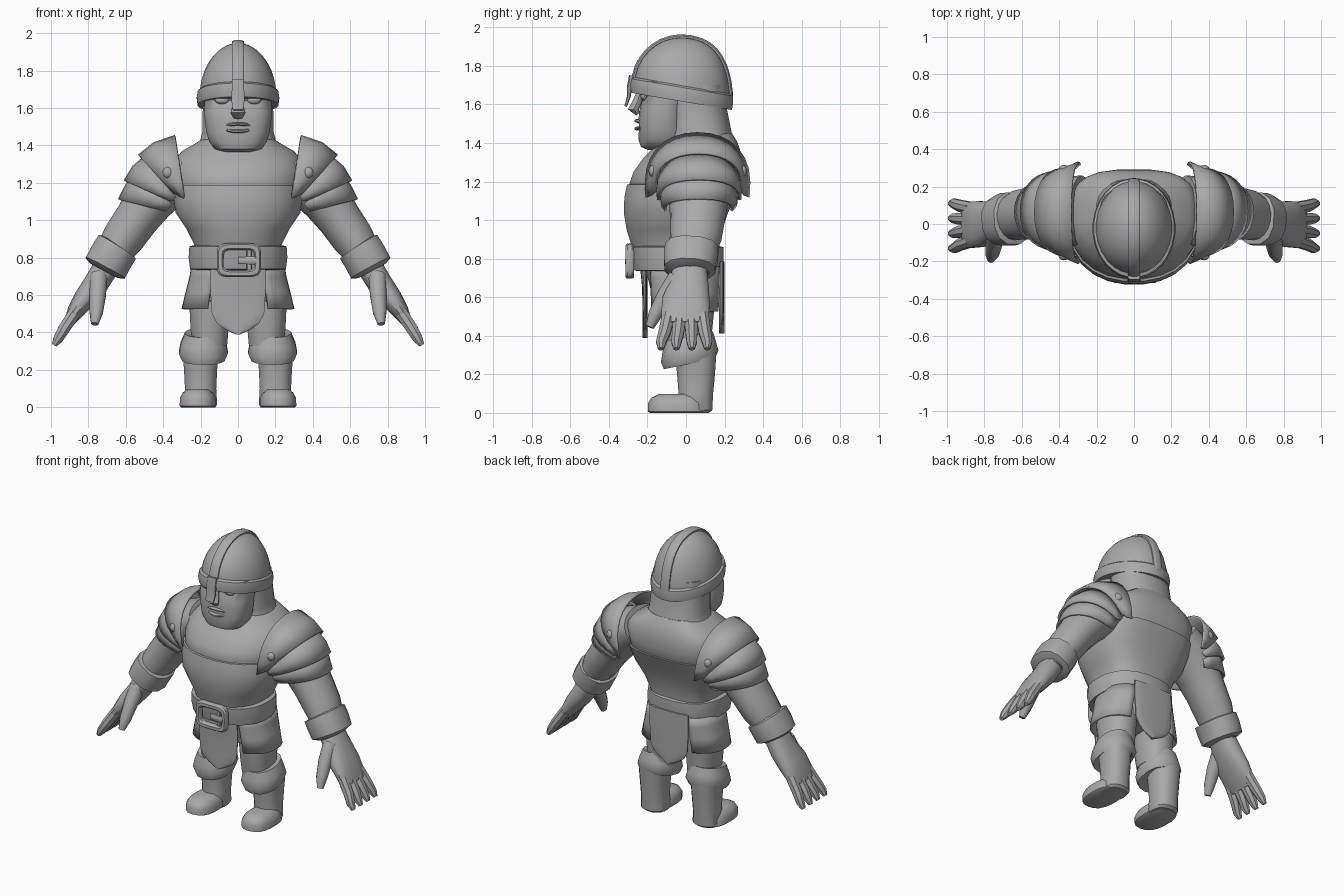
import bpy, bmesh, math
from mathutils import Vector

if "Cube" in bpy.data.objects:
    bpy.data.objects.remove(bpy.data.objects["Cube"])

grey = bpy.data.materials.new("stone_grey")
grey.diffuse_color = (0.4, 0.4, 0.4, 1)
grey.use_nodes = True
grey.node_tree.nodes["Principled BSDF"].inputs["Base Color"].default_value = grey.diffuse_color


def finish(name, bm, mirror=False, angle=40, solid=0):
    """Turn a bmesh into a smooth object, optionally mirrored or thickened."""
    bmesh.ops.recalc_face_normals(bm, faces=bm.faces[:])
    me = bpy.data.meshes.new(name)
    bm.to_mesh(me)
    bm.free()
    me.materials.append(grey)
    ob = bpy.data.objects.new(name, me)
    bpy.context.collection.objects.link(ob)
    bpy.ops.object.select_all(action='DESELECT')
    ob.select_set(True)
    bpy.context.view_layer.objects.active = ob
    bpy.ops.object.shade_smooth_by_angle(angle=math.radians(angle))
    if solid:
        m = ob.modifiers.new("thickness", 'SOLIDIFY')
        m.thickness = solid
        m.offset = 0
    if mirror:
        ob.modifiers.new("mirror", 'MIRROR').use_axis[0] = True
    return ob


def skin(rings, closed=True, caps=True):
    """Bridge equally sized rings of points."""
    bm = bmesh.new()
    vs = [[bm.verts.new(p) for p in r] for r in rings]
    n = len(vs[0])
    for a, b in zip(vs, vs[1:]):
        for i in range(n if closed else n - 1):
            j = (i + 1) % n
            bm.faces.new((a[i], a[j], b[j], b[i]))
    if caps and closed:
        bm.faces.new(vs[0])
        bm.faces.new(vs[-1])
    return bm


def power(x, p):
    return math.copysign(abs(x) ** p, x)


def ring(c, u, v, n, p, back=None):
    """Superellipse ring; p below 1 is boxier, back is used on the +v half."""
    out = []
    for i in range(n):
        t = 2 * math.pi * (i + 0.5) / n
        a, b = math.cos(t), math.sin(t)
        q = back if back and b > 0 else p
        out.append(c + u * power(a, q) + v * power(b, q))
    return out


def upright(name, rows, cx=0, tilt=0, n=24, p=0.85, back=None, **kw):
    """Vertical loft from rows (z, half width, front y, back y)."""
    rings = []
    for z, rx, y0, y1 in rows:
        c = Vector((cx, (y0 + y1) / 2, z))
        r = ring(c, Vector((rx, 0, 0)), Vector((0, (y1 - y0) / 2, 0)), n, p, back)
        rings.append([Vector((q.x, q.y, q.z - tilt * q.y)) for q in r])
    return finish(name, skin(rings), **kw)


def limb(name, rows, ref=(0, 1, 0), n=14, p=1, **kw):
    """Loft along a path from rows (x, y, z, thickness radius, radius along ref)."""
    pts = [Vector(r[:3]) for r in rows]
    rings = []
    for i, r in enumerate(rows):
        t = (pts[min(i + 1, len(pts) - 1)] - pts[max(i - 1, 0)]).normalized()
        v = Vector(ref)
        v = (v - t * v.dot(t)).normalized()
        rings.append(ring(pts[i], t.cross(v) * r[3], v * r[4], n, p))
    return finish(name, skin(rings), **kw)


def ball(name, c, r, **kw):
    bm = bmesh.new()
    bmesh.ops.create_uvsphere(bm, u_segments=12, v_segments=8, radius=1)
    for v in bm.verts:
        v.co = Vector([c[i] + v.co[i] * r[i] for i in range(3)])
    return finish(name, bm, **kw)


# Torso: breastplate and shoulder mantle
upright("breastplate", [(.74, .23, -.25, .17), (.87, .235, -.285, .175), (.95, .275, -.31, .19),
        (1.04, .335, -.325, .22), (1.12, .348, -.322, .26), (1.185, .35, -.308, .29),
        (1.19, .31, -.27, .26)], p=.92, back=.66)
upright("shoulder_mantle", [(1.15, .33, -.28, .26), (1.19, .342, -.296, .282), (1.25, .352, -.275, .292),
        (1.32, .345, -.225, .29), (1.37, .30, -.175, .28), (1.41, .23, -.14, .265), (1.45, .17, -.1, .24)],
        p=.92, back=.66)

# Head: chain hood, face, features
upright("hood", [(1.34, .26, -.12, .265), (1.4, .21, -.1, .25), (1.47, .192, -.1, .235),
        (1.58, .19, -.1, .213), (1.7, .185, -.1, .2)])
upright("face", [(1.365, .08, -.2, 0), (1.38, .125, -.235, 0), (1.42, .155, -.248, 0), (1.47, .17, -.245, 0),
        (1.53, .178, -.247, 0), (1.58, .182, -.24, 0), (1.64, .18, -.222, 0), (1.675, .18, -.25, 0),
        (1.72, .18, -.25, 0)], p=.8)
limb("nose", [(0, -.235, 1.68, .015, .02), (0, -.25, 1.62, .025, .025), (0, -.272, 1.575, .03, .04),
     (0, -.25, 1.55, .012, .025)], ref=(1, 0, 0), n=10)
ball("eye", (.085, -.215, 1.642), (.038, .022, .022), mirror=True)
lips = []
for i in range(21):
    t = 2 * math.pi * i / 20
    c = Vector((.072 * math.cos(t), -.25 + .035 * math.cos(t) ** 2, 1.495 + .02 * math.sin(t)))
    lips.append(ring(c, Vector((math.cos(t), 0, math.sin(t))) * .01, Vector((0, .02, 0)), 8, 1))
finish("lips", skin(lips, caps=False))


# Helmet: dome, rim, centre ridge, nose guard
def dome_row(a, grow=0):
    """Height, half width, front and back of the dome at an elevation angle."""
    s, c = math.sin(a), max(math.cos(a), .01)
    ry, y = (.25 + grow) * c ** .9, -.02 + .045 * s ** 2
    return 1.655 + (.287 + grow) * s + .007 * s * s, (.206 + grow) * c ** 1.03, y - ry, y + ry


upright("helmet_dome", [dome_row(math.radians(i * 9.8)) for i in range(10)], tilt=.17, n=28, p=1)
upright("helmet_rim", [(1.612, .2, -.27, .22), (1.612, .217, -.287, .24), (1.65, .222, -.294, .246),
        (1.685, .216, -.286, .242), (1.7, .196, -.26, .22)], tilt=.17, n=28, p=1)
side = [dome_row(math.radians(i * 9.8), .002) for i in range(10)]
track = [(r[2], r[0]) for r in side] + [(r[3], r[0]) for r in reversed(side)]
limb("helmet_ridge", [(0, y, z - .17 * y, .013, .034) for y, z in track], ref=(1, 0, 0), n=12, p=.8)
limb("nose_guard", [(0, -.282, 1.75, .014, .034), (0, -.293, 1.69, .014, .034), (0, -.297, 1.64, .01, .035),
     (0, -.313, 1.59, .007, .03)], ref=(1, 0, 0), n=12, p=.5)

# Arms: sleeve, cuff, hand, fingers, thumb
limb("arm", [(.28, .07, 1.27, .12, .19), (.38, .07, 1.21, .15, .18), (.47, .065, 1.11, .135, .155),
     (.54, .06, 1.01, .12, .143), (.61, .05, .91, .115, .135), (.67, .03, .82, .098, .118),
     (.71, .02, .73, .078, .1)], n=18, mirror=True)
limb("cuff", [(.64, .03, .865, .09, .11), (.647, .03, .855, .122, .142), (.675, .025, .81, .122, .145),
     (.71, .02, .745, .122, .135), (.718, .02, .73, .085, .1)], n=12, p=.85, mirror=True)
limb("palm", [(.705, .02, .75, .07, .088), (.76, .015, .66, .068, .105), (.82, 0, .58, .06, .125),
     (.87, -.005, .51, .046, .125), (.9, -.005, .46, .03, .115)], n=16, p=.85, mirror=True)
for k in range(4):
    y0, y1 = -.09 + .058 * k, -.13 + .08 * k
    limb("finger", [(.87, y0, .51, .036, .036), (.93, (y0 + y1) / 2, .42, .034, .034),
         (.962, y1, .365, .028, .028), (.983, y1, .332, .015, .016)], n=8, mirror=True)
limb("thumb", [(.745, -.04, .70, .05, .055), (.75, -.11, .6, .046, .046), (.758, -.16, .51, .038, .036),
     (.766, -.188, .445, .02, .022)], n=10, mirror=True)


def plate(name, rows, n=17):
    """Open shoulder shell from rows (bottom x, bottom z, top x, top z, y centre, y radius)."""
    rings = []
    for bx, bz, tx, tz, y, b in rows:
        c, u = Vector((bx, y, bz)), Vector((tx - bx, 0, tz - bz))
        arc = []
        for i in range(n):
            t = math.radians(-100 + 200 * i / (n - 1))
            arc.append(c + u * power(math.cos(t), .85) + Vector((0, b * power(math.sin(t), .92), 0)))
        rings.append(arc)
    finish(name, skin(rings, closed=False), mirror=True, angle=35, solid=.014)


# Layered shoulder guards, overlapping outwards
plate("shoulder_guard_top", [(.295, 1.18, .335, 1.45, .06, .268), (.335, 1.18, .45, 1.41, .062, .245),
      (.38, 1.185, .53, 1.345, .066, .225)])
plate("shoulder_guard_middle", [(.36, 1.165, .49, 1.345, .066, .213), (.385, 1.14, .56, 1.285, .068, .215),
      (.41, 1.125, .605, 1.21, .07, .205)])
plate("shoulder_guard_lower", [(.39, 1.12, .555, 1.25, .068, .195), (.41, 1.09, .6, 1.18, .067, .19),
      (.43, 1.06, .635, 1.11, .065, .172)])
for y in (-.172, .294):
    ball("shoulder_rivet", (.375, y, 1.255), (.028, .022, .03), mirror=True)

# Belt and buckle
upright("belt", [(.735, .235, -.25, .165), (.74, .258, -.27, .19), (.8, .266, -.283, .197),
        (.86, .262, -.288, .195), (.867, .235, -.26, .17)])
frame = []
for i in range(33):
    t = 2 * math.pi * i / 32
    d = Vector((power(math.cos(t), .4), 0, power(math.sin(t), .4)))
    c = Vector((.005 + d.x * .1, -.292, .787 + d.z * .073))
    frame.append(ring(c, d * .019, Vector((0, .024, 0)), 8, .7))
finish("buckle_frame", skin(frame, caps=False))
limb("buckle_prong", [(0, -.295, .785, .02, .015), (.1, -.3, .785, .022, .016)], n=8, p=.6)
limb("buckle_bar", [(.06, -.29, .735, .015, .014), (.06, -.29, .84, .015, .014)], n=8, p=.6)

# Hips, flared side flaps and hanging cloths
upright("hips", [(.78, .235, -.235, .17), (.7, .24, -.2, .17), (.62, .245, -.18, .165),
        (.57, .235, -.16, .155), (.55, .16, -.1, .1)])
flare = []
for z, rx, ry in ((.76, .242, .195), (.7, .252, .195), (.62, .272, .19), (.525, .295, .185)):
    flare.append([Vector((rx * power(math.cos(t), .8), -.005 + ry * power(math.sin(t), .8), z))
                  for t in (math.radians(-62 + 124 * i / 14) for i in range(15))])
finish("side_flap", skin(flare, closed=False), mirror=True, solid=.014)
flap = [(.76, .15), (.65, .152), (.5, .142), (.45, .115), (.42, .075), (.4, .035), (.388, .008)]
upright("front_cloth", [(z, w, -.225 - .1 * max(0, z - .62), -.2) for z, w in flap], p=.8, n=16)
upright("back_cloth", [(z + .025, w, .17, .2) for z, w in flap], p=.8, n=16)

# Legs: breeches, boot turnover, shaft, foot
upright("breeches", [(.33, .095, -.1, .13), (.42, .103, -.115, .135), (.52, .108, -.125, .145),
        (.62, .112, -.13, .15)], cx=.152, n=18, mirror=True)
upright("boot_turnover", [(.26, .09, -.08, .13), (.25, .116, -.115, .15), (.29, .134, -.13, .168),
        (.34, .124, -.122, .155), (.395, .1, -.11, .14), (.39, .08, -.08, .11)],
        cx=.185, tilt=-.2, n=14, p=.9, mirror=True)
upright("boot_shaft", [(0, .08, -.04, .12), (.015, .09, -.045, .138), (.1, .085, -.04, .142),
        (.2, .09, -.048, .152), (.32, .1, -.06, .16)], cx=.2, n=16, mirror=True)
upright("boot_foot", [(0, .09, -.185, .1), (.006, .098, -.197, .11), (.05, .097, -.197, .1),
        (.078, .082, -.18, .08), (.098, .055, -.14, .06)], cx=.215, n=18, p=.8, mirror=True)
